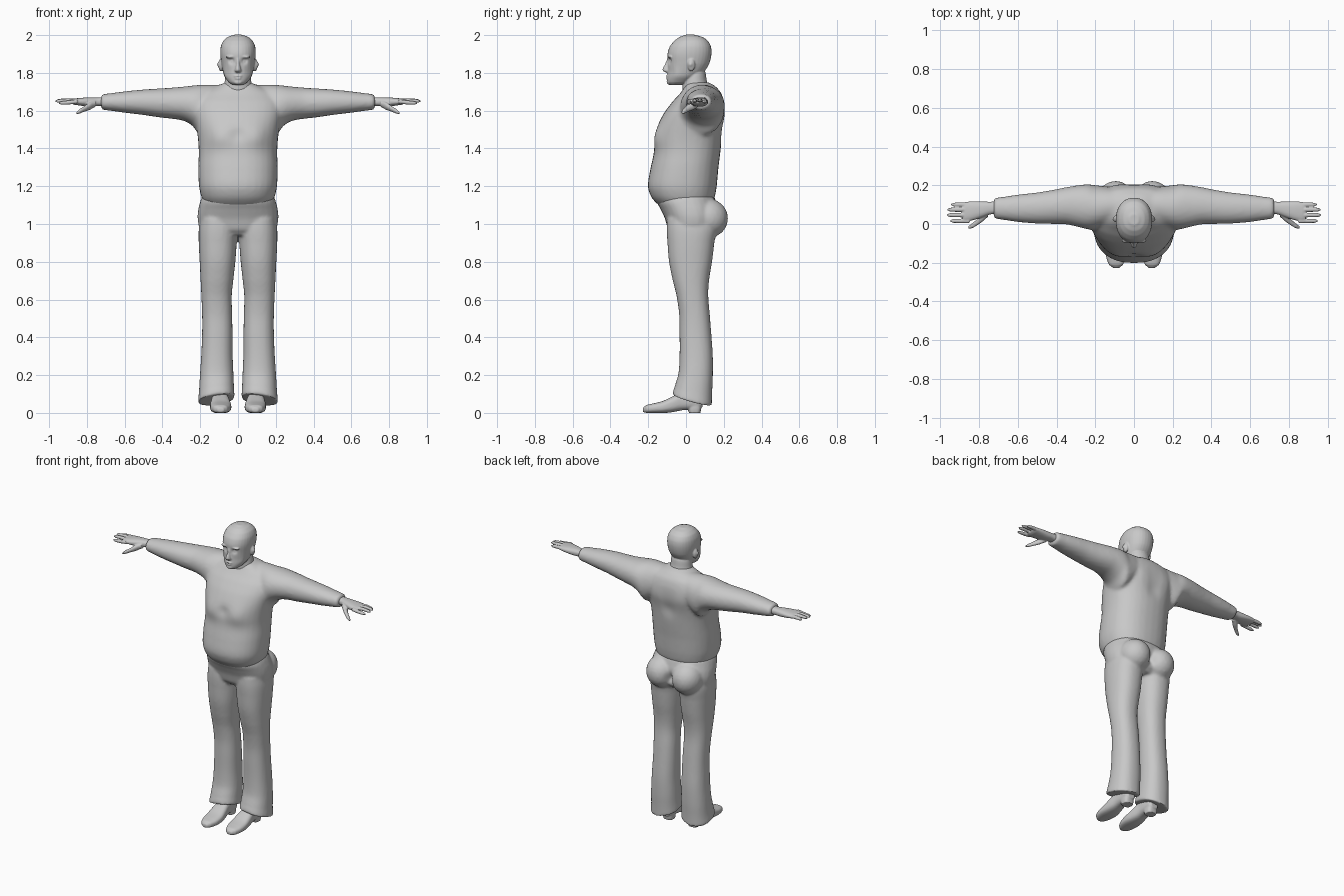
import bpy, bmesh, math
from mathutils import Vector, Matrix

grey = bpy.data.materials.new("plain grey")
grey.diffuse_color = (0.58, 0.58, 0.58, 1)


def spline(rows, steps=4):
    """Catmull-Rom interpolation between section rows."""
    out = []
    for i in range(len(rows) - 1):
        p = [rows[max(0, min(len(rows) - 1, i + k))] for k in (-1, 0, 1, 2)]
        for s in range(steps):
            t = s / steps
            row = [b + 0.5 * t * (c - a + t * (2 * a - 5 * b + 4 * c - d + t * (3 * (b - c) + d - a)))
                   for a, b, c, d in zip(*p)]
            row[0] = p[1][0] + t * (p[2][0] - p[1][0])
            out.append(row)
    return out + [rows[-1]]


def loft(bm, axis, rows, power=2.2, both=False, n=32):
    """Closed tube; rows hold position, then low/high limits on the other two axes."""
    others = [k for k in range(3) if k != axis]
    for side in ((1, -1) if both else (1,)):
        rings = []
        for pos, a0, a1, b0, b1 in spline(rows):
            ring = []
            for i in range(n):
                t = 2 * math.pi * i / n
                c, s = math.cos(t), math.sin(t)
                co = [0, 0, 0]
                co[axis] = pos
                co[others[0]] = (a0 + a1) / 2 + (a1 - a0) / 2 * math.copysign(abs(c) ** (2 / power), c)
                co[others[1]] = (b0 + b1) / 2 + (b1 - b0) / 2 * math.copysign(abs(s) ** (2 / power), s)
                co[0] *= side
                ring.append(bm.verts.new(co))
            rings.append(ring)
        for r, q in zip(rings, rings[1:]):
            for i in range(n):
                j = (i + 1) % n
                bm.faces.new((r[i], r[j], q[j], q[i]))
        bm.faces.new(rings[0][::-1])
        bm.faces.new(rings[-1])


def upright(bm, rows, power=2.2):
    """Loft along z, symmetric about x = 0: z, half width, front, back."""
    loft(bm, 2, [(z, -w, w, f, b) for z, w, f, b in rows], power)


def ball(bm, centre, radii, both=True):
    for side in ((1, -1) if both else (1,)):
        m = Matrix.Translation((centre[0] * side, centre[1], centre[2])) @ Matrix.Diagonal((*radii, 1))
        bmesh.ops.create_icosphere(bm, subdivisions=3, radius=1, matrix=m)


def finish(name, bm, voxel, smooth):
    """Fuse overlapping volumes into one smooth skin."""
    bmesh.ops.recalc_face_normals(bm, faces=bm.faces)
    mesh = bpy.data.meshes.new(name)
    bm.to_mesh(mesh)
    bm.free()
    ob = bpy.data.objects.new(name, mesh)
    bpy.context.collection.objects.link(ob)
    bpy.ops.object.select_all(action='DESELECT')
    bpy.context.view_layer.objects.active = ob
    ob.select_set(True)
    fuse = ob.modifiers.new("fuse", 'REMESH')
    fuse.mode = 'VOXEL'
    fuse.voxel_size = voxel
    soft = ob.modifiers.new("soften", 'SMOOTH')
    soft.factor, soft.iterations = 0.5, smooth
    for m in ("fuse", "soften"):
        bpy.ops.object.modifier_apply(modifier=m)
    ob.data.materials.clear()
    ob.data.materials.append(grey)
    bpy.ops.object.shade_smooth_by_angle(angle=math.radians(50))
    return ob


def sculpt(ob, centre, radius, push):
    """Push the skin with a soft round falloff, mirrored in x."""
    for v in ob.data.vertices:
        p = Vector((abs(v.co.x), v.co.y, v.co.z)) - Vector(centre)
        k = math.exp(-p.length_squared / radius ** 2)
        v.co += Vector((math.copysign(push[0], v.co.x), push[1], push[2])) * k


# Shirt: torso with belly, and sleeves
bm = bmesh.new()
upright(bm, [(1.07, .13, -.09, .09), (1.10, .17, -.145, .13), (1.14, .193, -.183, .152), (1.2, .207, -.202, .163),
             (1.3, .21, -.187, .172), (1.38, .208, -.17, .182), (1.45, .212, -.166, .19), (1.52, .222, -.15, .198),
             (1.59, .235, -.115, .203), (1.65, .235, -.07, .2), (1.70, .19, -.025, .183),
             (1.735, .105, -.005, .15), (1.75, .07, .0, .12)], 2.3)
loft(bm, 0, [(.03, .02, .16, 1.6, 1.735), (.12, 0, .185, 1.53, 1.738), (.2, -.03, .2, 1.47, 1.737),
             (.24, -.027, .205, 1.52, 1.733), (.29, -.015, .2, 1.547, 1.727), (.35, -.002, .19, 1.557, 1.722),
             (.42, .0, .176, 1.565, 1.717), (.5, .002, .163, 1.577, 1.712), (.6, .01, .152, 1.589, 1.702),
             (.7, .024, .138, 1.602, 1.69), (.725, .027, .136, 1.605, 1.687)], 2.1, True)
shirt = finish("shirt", bm, .011, 6)
sculpt(shirt, (.1, -.15, 1.46), .06, (0, -.012, 0))      # chest
sculpt(shirt, (0, -.16, 1.47), .035, (0, .008, 0))       # breastbone
sculpt(shirt, (0, .2, 1.5), .05, (0, -.01, 0))           # spine
sculpt(shirt, (.1, .19, 1.58), .06, (0, .008, 0))        # shoulder blades

# Trousers: hips, seat and flared legs
bm = bmesh.new()
upright(bm, [(.94, .15, -.07, .13), (.97, .2, -.095, .16), (1.03, .214, -.112, .17), (1.08, .21, -.135, .168),
             (1.12, .2, -.155, .158), (1.15, .19, -.15, .15)], 2.3)
ball(bm, (.095, .115, 1.03), (.1, .108, .105))
loft(bm, 2, [(.07, .018, .212, -.072, .137), (.12, .021, .207, -.06, .138), (.2, .024, .202, -.04, .142),
             (.3, .028, .195, -.034, .142), (.42, .029, .19, -.034, .134), (.52, .031, .19, -.036, .126),
             (.62, .033, .194, -.05, .118), (.7, .025, .198, -.07, .122), (.8, .014, .203, -.09, .138),
             (.9, .007, .208, -.098, .15), (.97, .004, .208, -.102, .16), (1.03, .01, .2, -.1, .15)], 2.3, True)
trousers = finish("trousers", bm, .009, 5)
for v in trousers.data.vertices:                         # slanted hems
    if v.co.z < .3:
        v.co.z -= (.3 * (v.co.y - .03) + .15 * (abs(v.co.x) - .11)) * (1 - v.co.z / .3) * 1.2
sculpt(trousers, (0, .17, 1.02), .03, (0, -.02, 0))      # seat crease

# Shoes: upper and heel block
bm = bmesh.new()
loft(bm, 1, [(-.228, .075, .108, .004, .028), (-.21, .056, .13, 0, .042), (-.17, .04, .144, -.001, .051),
             (-.12, .035, .148, -.001, .064), (-.07, .041, .145, .004, .088), (-.02, .05, .138, .014, .112),
             (.03, .052, .135, .017, .118), (.07, .056, .131, .02, .11), (.087, .066, .12, .03, .09)], 2.7, True)
loft(bm, 2, [(-.001, .06, .127, .015, .076), (.02, .058, .13, .012, .08), (.05, .058, .13, .01, .082)], 3, True)
finish("shoes", bm, .005, 3)

# Hands: wrist and palm, four fingers, thumb
bm = bmesh.new()
loft(bm, 0, [(.69, .052, .118, 1.622, 1.672), (.74, .05, .115, 1.624, 1.67), (.78, .036, .116, 1.622, 1.67),
             (.83, .02, .117, 1.626, 1.668), (.87, .014, .114, 1.632, 1.664), (.885, .02, .108, 1.638, 1.66)], 2.4, True)
for y, tip, z in ((.016, .95, 1.64), (.046, .967, 1.65), (.074, .965, 1.652), (.1, .945, 1.646)):
    loft(bm, 0, [(.85, y - .012, y + .012, 1.637, 1.66), (.9, y - .0115, y + .0115, z - .008, z + .014),
                 (tip - .015, y - .01, y + .01, z - .008, z + .01), (tip, y - .004, y + .004, z - .004, z + .004)],
         2, True, 14)
loft(bm, 0, [(.755, .035, .075, 1.62, 1.655), (.785, .01, .055, 1.604, 1.645), (.815, -.01, .022, 1.594, 1.624),
             (.84, -.023, .001, 1.584, 1.608), (.856, -.024, -.01, 1.582, 1.594)], 2, True, 16)
finish("hands", bm, .004, 2)

# Head: skull and face, neck, ears, nose, brow, eyes, lips, chin
bm = bmesh.new()
upright(bm, [(1.735, .03, -.085, -.03), (1.75, .05, -.098, .02), (1.78, .071, -.099, .065), (1.81, .08, -.097, .1),
             (1.85, .088, -.096, .124), (1.9, .094, -.098, .135), (1.94, .091, -.086, .132), (1.97, .078, -.062, .116),
             (1.99, .055, -.035, .088), (2.002, .025, -.005, .05)])
upright(bm, [(1.67, .088, -.01, .15), (1.71, .08, -.018, .133), (1.75, .071, -.016, .112), (1.8, .065, -.005, .104),
             (1.83, .05, .0, .09)], 2)
ball(bm, (.09, .028, 1.842), (.014, .02, .034))
upright(bm, [(1.802, .013, -.108, -.075), (1.81, .018, -.122, -.075), (1.822, .015, -.124, -.075),
             (1.845, .01, -.112, -.075), (1.875, .009, -.101, -.075)], 2)
ball(bm, (.036, -.084, 1.884), (.03, .015, .008))
ball(bm, (0, -.095, 1.783), (.024, .012, .005), False)
ball(bm, (0, -.094, 1.771), (.021, .012, .006), False)
ball(bm, (0, -.088, 1.751), (.024, .015, .014), False)
head = finish("head", bm, .0045, 3)
sculpt(head, (.034, -.09, 1.864), .015, (0, .013, 0))    # eye sockets
sculpt(head, (.034, -.08, 1.862), .007, (0, -.006, 0))   # eyelids
sculpt(head, (0, -.105, 1.777), .005, (0, .004, 0))      # mouth line
sculpt(head, (.06, -.07, 1.8), .03, (-.006, .008, 0))    # cheeks
sculpt(head, (.104, .022, 1.845), .012, (-.007, 0, 0))   # ear hollows
